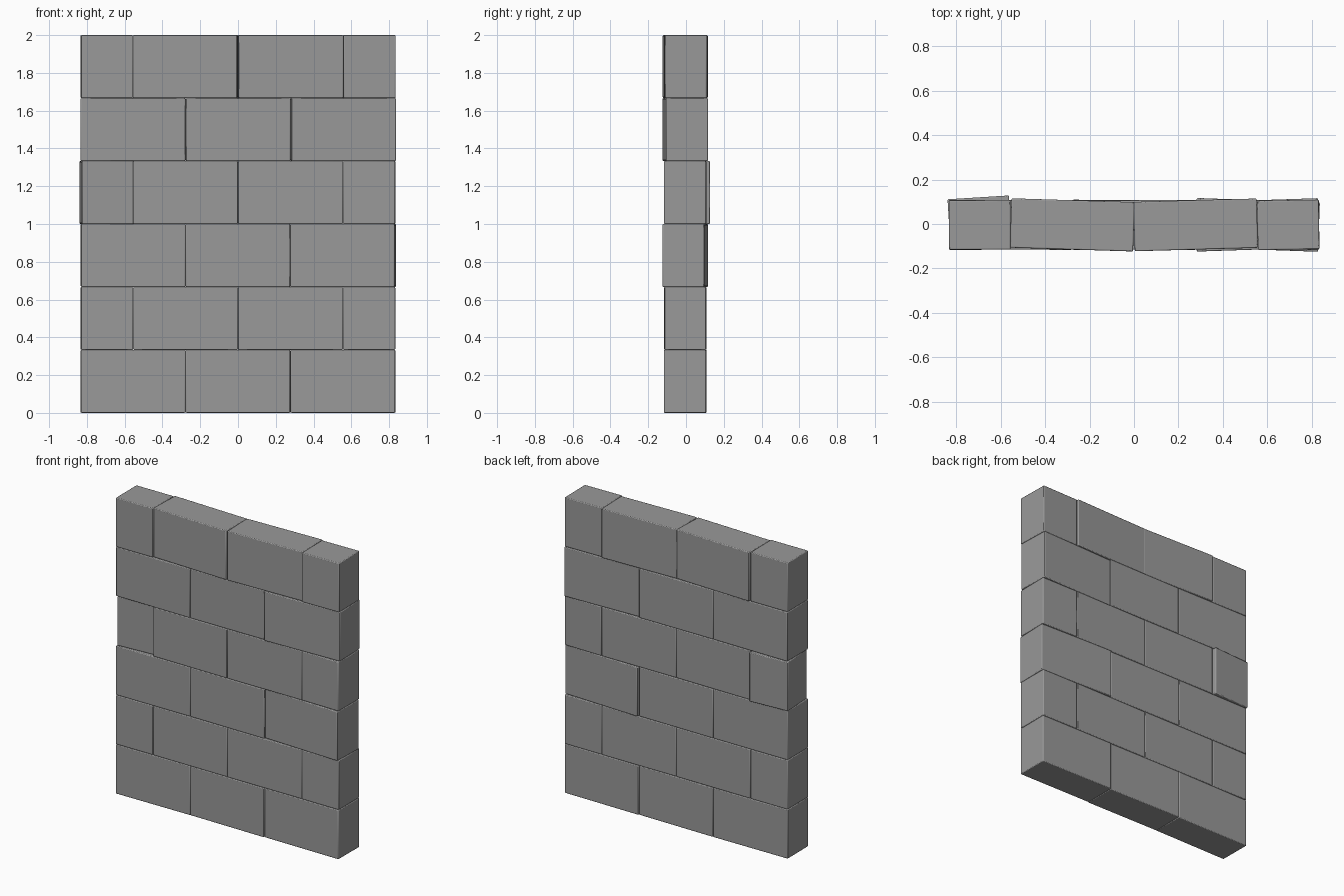
import bpy
from math import radians

if "Cube" in bpy.data.objects:
    bpy.data.objects.remove(bpy.data.objects["Cube"])

COURSE = 2.0 / 6      # height of one course
FULL = 5.0 / 9        # length of a full brick
DEPTH = 0.222
Y0 = -0.004           # centre line of the wall

# slight turn of each brick about z, in degrees, left to right
TURNS = [
    [0.4, -0.5, -0.4],
    [0.3, 0.0, 0.3, 0.0],
    [0.2, -0.3, -2.1],
    [3.6, -0.3, 0.3, -0.6],
    [-0.3, 0.3, 1.9],
    [0.3, -1.8, 1.6, 1.0],
]
# the one brick that is pushed back, by (course, place)
PUSH = {(3, 0): 0.013}

stone = bpy.data.materials.new("dark_grey_stone")
stone.diffuse_color = (0.32, 0.32, 0.32, 1)
stone.use_nodes = True
stone.node_tree.nodes["Principled BSDF"].inputs["Base Color"].default_value = stone.diffuse_color


def brick(name, x, y, z, length, turn):
    bpy.ops.mesh.primitive_cube_add(size=1, location=(x, y, z))
    ob = bpy.context.object
    ob.name = name
    ob.dimensions = (length, DEPTH, COURSE - 0.001)
    bpy.ops.object.transform_apply(location=False, rotation=False, scale=True)
    ob.rotation_euler.z = radians(turn)
    ob.data.materials.append(stone)
    # small worn edges
    bev = ob.modifiers.new("worn_edges", 'BEVEL')
    bev.width = 0.005
    bev.segments = 2
    bpy.ops.object.shade_smooth_by_angle()


# running bond: full courses alternate with courses ending in half bricks
for row, turns in enumerate(TURNS):
    lengths = [FULL] * 3 if row % 2 == 0 else [FULL / 2, FULL, FULL, FULL / 2]
    x = -1.5 * FULL
    for col, (length, turn) in enumerate(zip(lengths, turns)):
        kind = "brick" if length == FULL else "half_brick"
        brick(f"{kind}_{row + 1}_{col + 1}", x + length / 2,
              Y0 + PUSH.get((row, col), 0), (row + 0.5) * COURSE,
              length - 0.001, turn)
        x += length
